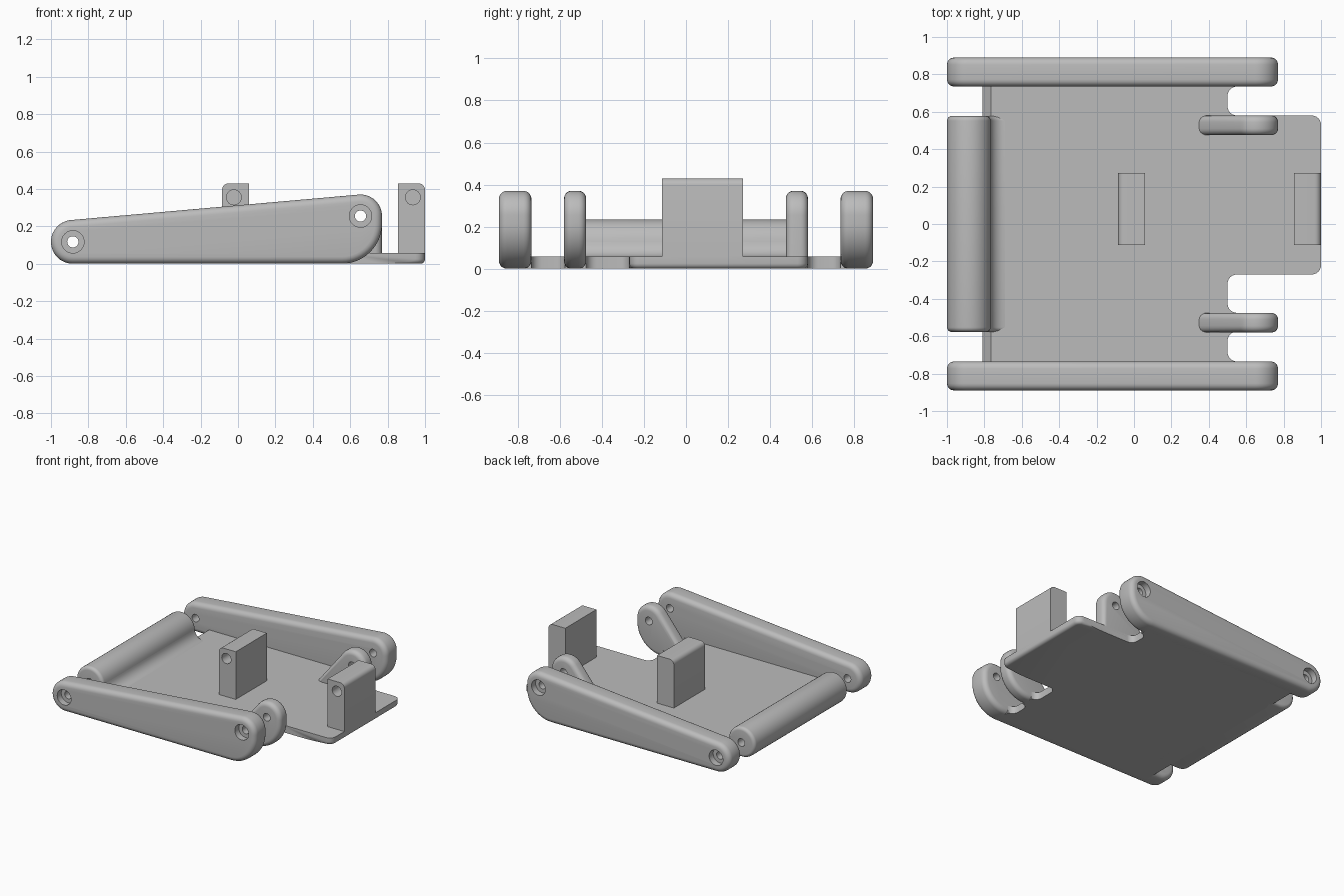
import bpy, bmesh, math
from mathutils import Vector

if "Cube" in bpy.data.objects:
    bpy.data.objects.remove(bpy.data.objects["Cube"])

grey = bpy.data.materials.new("plain grey")
grey.use_nodes = True
grey.diffuse_color = (0.5, 0.5, 0.5, 1)
grey.node_tree.nodes["Principled BSDF"].inputs["Base Color"].default_value = (0.5, 0.5, 0.5, 1)

ROLLER_AXIS = (-0.883, 0.117)
PIVOT_AXIS = (0.655, 0.255)


def arc(cx, cz, r, start, end, n=14):
    angles = [math.radians(start + (end - start) * i / n) for i in range(n + 1)]
    return [(cx + r * math.cos(a), cz + r * math.sin(a)) for a in angles]


def rounded(corners, n=6):
    """Fillet the corners (x, y, radius) of a right-angled outline."""
    out = []
    for i, (x, y, r) in enumerate(corners):
        p = Vector((x, y))
        if r == 0:
            out.append((x, y))
            continue
        before = (Vector(corners[i - 1][:2]) - p).normalized() * r
        after = (Vector(corners[(i + 1) % len(corners)][:2]) - p).normalized() * r
        for k in range(n + 1):
            t = math.pi / 2 * k / n
            out.append(tuple(p + before * (1 - math.sin(t)) + after * (1 - math.cos(t))))
    return out


def finish(name, bm):
    bmesh.ops.recalc_face_normals(bm, faces=bm.faces)
    mesh = bpy.data.meshes.new(name)
    bm.to_mesh(mesh)
    bm.free()
    mesh.materials.append(grey)
    ob = bpy.data.objects.new(name, mesh)
    bpy.context.collection.objects.link(ob)
    return ob


def extruded(name, profile, y0, y1, bevel=0.0):
    """Extrude an x-z profile along y, rounding the edges of both end caps."""
    bm = bmesh.new()
    cap = bm.faces.new([bm.verts.new((x, y0, z)) for x, z in profile])
    moved = bmesh.ops.extrude_face_region(bm, geom=[cap], use_keep_orig=True)["geom"]
    bmesh.ops.translate(bm, vec=(0, y1 - y0, 0),
                        verts=[g for g in moved if isinstance(g, bmesh.types.BMVert)])
    if bevel:
        rims = [e for e in bm.edges if abs(e.verts[0].co.y - e.verts[1].co.y) < 1e-5]
        bmesh.ops.bevel(bm, geom=rims, offset=bevel, segments=5, profile=0.5,
                        affect='EDGES', clamp_overlap=False)
    return finish(name, bm)


def drill(ob, axis, radius, y0, y1):
    cutter = extruded("hole_cutter", arc(*axis, radius, 0, 345, 23), y0, y1)
    cutter.hide_render = True
    mod = ob.modifiers.new("hole", 'BOOLEAN')
    mod.operation, mod.solver, mod.object = 'DIFFERENCE', 'EXACT', cutter
    bpy.context.view_layer.objects.active = ob
    bpy.ops.object.modifier_apply(modifier=mod.name)
    bpy.data.objects.remove(cutter)


parts = []

# Base plate with notched end, tab and rounded lower edges
R = 0.05
outline = rounded([
    (-0.81, -0.81, 0), (0.55, -0.81, 0), (0.55, -0.735, 0), (0.5, -0.735, R),
    (0.5, -0.575, R), (0.55, -0.575, 0), (0.55, -0.475, 0), (0.5, -0.475, R),
    (0.5, -0.27, R), (1, -0.27, R), (1, 0.58, R), (0.5, 0.58, R),
    (0.5, 0.735, R), (0.55, 0.735, 0), (0.55, 0.81, 0), (-0.81, 0.81, 0)])
clean = [p for i, p in enumerate(outline)
         if (Vector(p) - Vector(outline[i - 1])).length > 1e-4]
bm = bmesh.new()
bottom = bm.faces.new([bm.verts.new((x, y, 0)) for x, y in clean])
top = bmesh.ops.extrude_face_region(bm, geom=[bottom], use_keep_orig=True)["geom"]
for v in [g for g in top if isinstance(g, bmesh.types.BMVert)]:
    v.co.z = 0.057
    if v.co.x < -0.8:
        v.co.x = -0.765
tab_edges = [e for e in bm.edges if all(
    v.co.z < 0.01 and v.co.x > 0.56 and abs(v.co.y) < 0.6 for v in e.verts)]
bmesh.ops.bevel(bm, geom=tab_edges, offset=0.025, segments=4, profile=0.5, affect='EDGES')
parts.append(finish("base_plate", bm))

# Side plates with counterbored holes
big_corner = arc(0.555, 0.215, 0.215, -90, 0)
side_profile = (big_corner + arc(*PIVOT_AXIS, 0.115, 0, 95)
                + arc(*ROLLER_AXIS, 0.117, 95, 270, 20))
for name, s in (("right_side_plate", -1), ("left_side_plate", 1)):
    side = extruded(name, side_profile, s * 0.735, s * 0.89, 0.038)
    for axis in (ROLLER_AXIS, PIVOT_AXIS):
        drill(side, axis, 0.03, s * 0.6, s * 1.0)
        drill(side, axis, 0.06, s * 0.84, s * 1.0)
    parts.append(side)

# Roller blended into the plate
roller_profile = (arc(*ROLLER_AXIS, 0.117, 5, 270, 28) + [(-0.69, 0)]
                  + arc(-0.69, 0.137, 0.08, 270, 188, 8))
roller = extruded("roller_bar", roller_profile, -0.577, 0.577, 0.025)
drill(roller, ROLLER_AXIS, 0.03, -0.7, 0.7)
parts.append(roller)

# Pivot ears: one overhangs the notch, the other stands on the tab
slope = arc(*PIVOT_AXIS, 0.115, 0, 141) + [(0.305, 0.003)]
for name, y0, foot in (("right_ear", -0.58, big_corner), ("left_ear", 0.475, [(0.77, 0.003)])):
    ear = extruded(name, foot + slope, y0, y0 + 0.105, 0.035)
    drill(ear, PIVOT_AXIS, 0.03, y0 - 0.1, y0 + 0.2)
    parts.append(ear)

# Upright blocks, each with one rounded top edge and a blind hole
for name, x0, x1, round_left in (("middle_block", -0.085, 0.06, True),
                                 ("end_block", 0.855, 1.0, False)):
    profile = rounded([(x0, 0.03, 0), (x1, 0.03, 0),
                       (x1, 0.43, 0 if round_left else 0.035),
                       (x0, 0.43, 0.035 if round_left else 0)])
    block = extruded(name, profile, -0.113, 0.272)
    drill(block, (x0 + (0.063 if round_left else 0.08), 0.355), 0.04, -0.2, 0.0)
    parts.append(block)

# Smooth shading with sharp corners kept
bpy.ops.object.select_all(action='DESELECT')
for ob in parts:
    ob.select_set(True)
bpy.context.view_layer.objects.active = parts[0]
bpy.ops.object.shade_smooth_by_angle(angle=math.radians(35))
